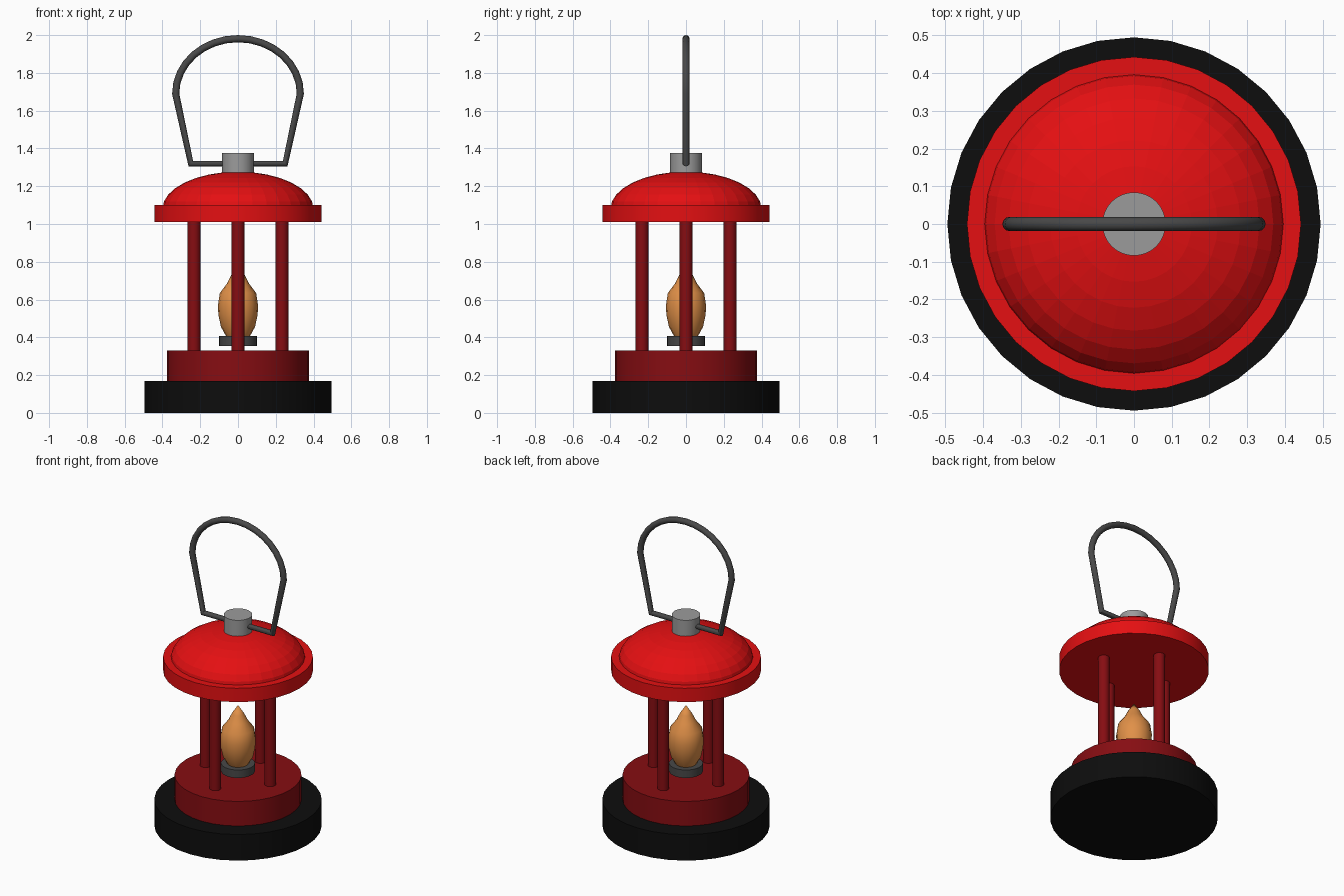
import bpy, bmesh
from math import pi, cos, sin, radians

if "Cube" in bpy.data.objects:
    bpy.data.objects.remove(bpy.data.objects["Cube"])


def material(name, rgb):
    m = bpy.data.materials.new(name)
    m.diffuse_color = (*rgb, 1)
    m.use_nodes = True
    m.node_tree.nodes["Principled BSDF"].inputs["Base Color"].default_value = m.diffuse_color
    return m


black = material("black", (0.004, 0.004, 0.004))
dark_red = material("dark_red", (0.24, 0.004, 0.006))
red = material("red", (0.78, 0.005, 0.006))
steel = material("steel", (0.33, 0.33, 0.33))
dark_steel = material("dark_steel", (0.065, 0.065, 0.065))
amber = material("amber", (0.75, 0.28, 0.065))


def lathe(name, profile, mat, sides=32, at=(0, 0), smooth=True):
    """Spin a (radius, z) profile about z, closing both ends."""
    bm = bmesh.new()
    rings = []
    for r, z in profile:
        if r == 0:
            rings.append([bm.verts.new((0, 0, z))])
        else:
            rings.append([bm.verts.new((r * cos(2 * pi * i / sides),
                                        r * sin(2 * pi * i / sides), z)) for i in range(sides)])
    for a, b in zip(rings, rings[1:]):
        for i in range(sides):
            j = (i + 1) % sides
            if len(b) == 1:
                bm.faces.new((a[i], a[j], b[0]))
            else:
                bm.faces.new((a[i], a[j], b[j], b[i]))
    for ring in (rings[0], rings[-1]):
        if len(ring) > 1:
            bm.faces.new(ring)
    bmesh.ops.recalc_face_normals(bm, faces=bm.faces)
    me = bpy.data.meshes.new(name)
    bm.to_mesh(me)
    bm.free()
    me.materials.append(mat)
    ob = bpy.data.objects.new(name, me)
    ob.location = (at[0], at[1], 0)
    bpy.context.collection.objects.link(ob)
    if smooth:
        select(ob)
        bpy.ops.object.shade_smooth_by_angle(angle=radians(35))
    return ob


def select(ob):
    bpy.ops.object.select_all(action='DESELECT')
    ob.select_set(True)
    bpy.context.view_layer.objects.active = ob


def cylinder(name, r, z0, z1, mat, **kw):
    return lathe(name, [(r, z0), (r, z1)], mat, **kw)


# Stepped base
cylinder("base", 0.495, 0, 0.17, black)
cylinder("fuel_tank", 0.375, 0.17, 0.33, dark_red)

# Burner and flame
cylinder("burner", 0.1, 0.355, 0.407, dark_steel)
lathe("flame", [(0.06, 0.40), (0.09, 0.455), (0.104, 0.52), (0.106, 0.57), (0.096, 0.635),
                (0.058, 0.685), (0.036, 0.73), (0, 0.785)], amber, sides=16)

# Four posts
for i in range(4):
    a = i * pi / 2
    cylinder(f"post_{i + 1}", 0.034, 0.32, 1.03, dark_red, sides=16,
             at=(0.233 * cos(a), 0.233 * sin(a)))

# Roof rim and faceted dome
cylinder("roof_rim", 0.443, 1.01, 1.10, red)
dome = [(0.4 * cos(k * pi / 16), 1.08 + 0.197 * sin(k * pi / 16)) for k in range(8)]
lathe("roof_dome", dome + [(0, 1.277)], red, smooth=False)

# Top knob
cylinder("knob", 0.084, 1.26, 1.376, steel)

# Carrying handle: closed wire loop with an arched top
path = [(-0.25, 1.32)]
path += [(-0.33 * cos(k * pi / 16), 1.69 + 0.291 * sin(k * pi / 16)) for k in range(17)]
path += [(0.25, 1.32)]
cu = bpy.data.curves.new("handle", 'CURVE')
cu.dimensions = '3D'
cu.bevel_depth = 0.019
cu.bevel_resolution = 4
sp = cu.splines.new('POLY')
sp.points.add(len(path) - 1)
for p, (x, z) in zip(sp.points, path):
    p.co = (x, 0, z, 1)
sp.use_cyclic_u = True
cu.materials.append(dark_steel)
handle = bpy.data.objects.new("handle", cu)
bpy.context.collection.objects.link(handle)
select(handle)
bpy.ops.object.convert(target='MESH')
bpy.ops.object.shade_smooth_by_angle(angle=radians(50))
